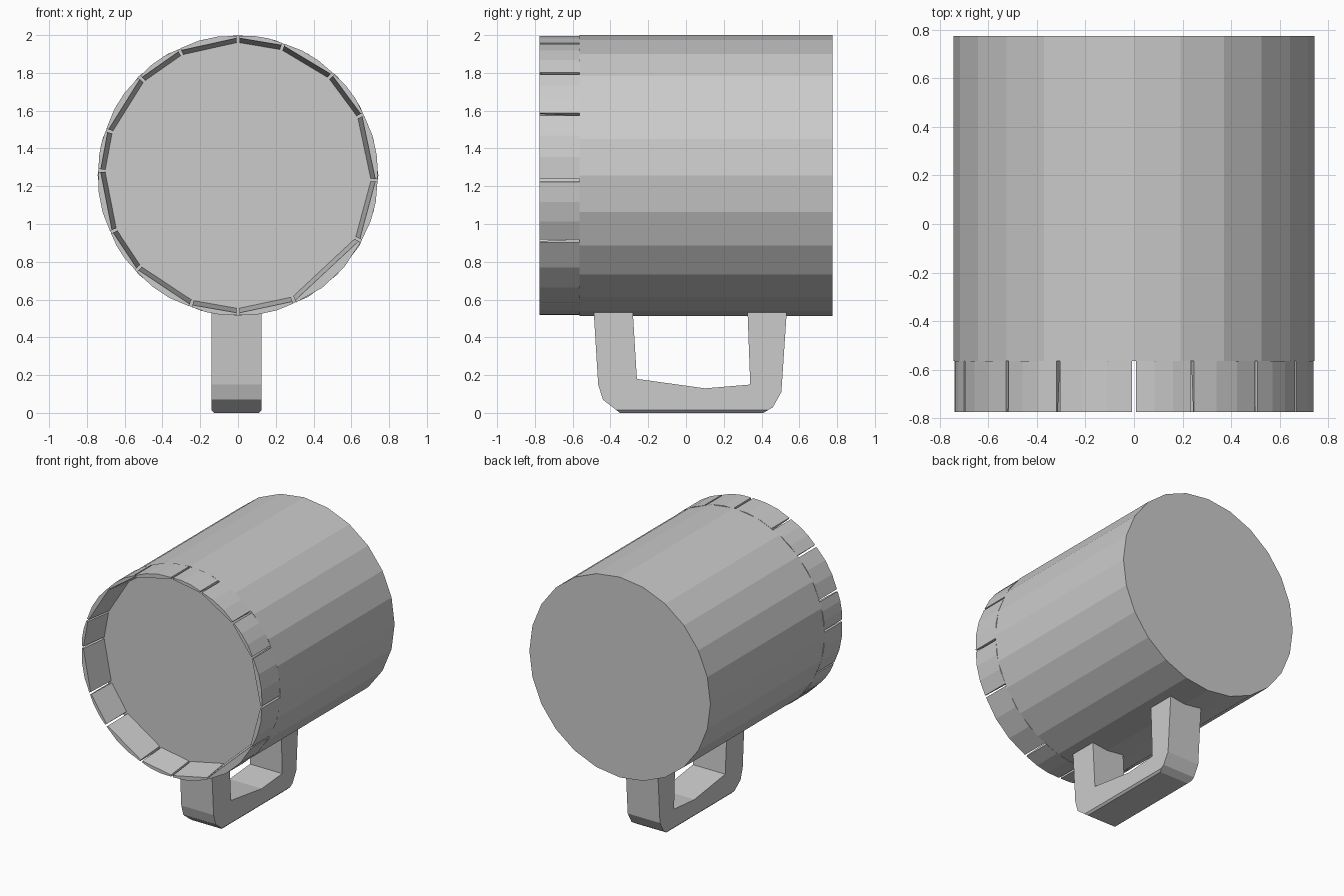
import bpy, bmesh
from math import sin, cos, radians
from mathutils import Vector

cube = bpy.data.objects.get("Cube")
if cube:
    bpy.data.objects.remove(cube, do_unlink=True)

grey = bpy.data.materials.new("plain grey")
grey.use_nodes = True
colour = (0.6, 0.6, 0.6, 1)
grey.diffuse_color = colour
grey.node_tree.nodes["Principled BSDF"].inputs["Base Color"].default_value = colour

RADIUS, CENTRE_Z = 0.743, 1.257
FRONT, FLOOR, BACK = -0.775, -0.565, 0.775


def polar(angle, radius, y):
    a = radians(angle)
    return Vector((radius * cos(a), y, CENTRE_Z + radius * sin(a)))


def add_loft(bm, ring_a, ring_b):
    """Solid between two matching rings of points."""
    a = [bm.verts.new(p) for p in ring_a]
    b = [bm.verts.new(p) for p in ring_b]
    n = len(a)
    bm.faces.new(a)
    bm.faces.new(b[::-1])
    for i in range(n):
        j = (i + 1) % n
        bm.faces.new((a[j], a[i], b[i], b[j]))


def finish(name, bm):
    bmesh.ops.recalc_face_normals(bm, faces=bm.faces)
    mesh = bpy.data.meshes.new(name)
    bm.to_mesh(mesh)
    bm.free()
    mesh.materials.append(grey)
    obj = bpy.data.objects.new(name, mesh)
    bpy.context.collection.objects.link(obj)
    return obj


# Mug body: faceted drum closed at both ends
SIDES = 24
bm = bmesh.new()
add_loft(bm, *[[polar(360 * i / SIDES, RADIUS, y) for i in range(SIDES)]
               for y in (FLOOR, BACK)])
finish("mug_body", bm)

# Rim: uneven plates, curved outside and flat inside, with narrow slots
slots = [90, 71, 47, 26, -2, -28, -66, -90, -110, -137, -156, -182, -199, -225, -245, -270]
GAP = 0.6
bm = bmesh.new()
for start, end in zip(slots, slots[1:]):
    a, b = start - GAP, end + GAP
    rings = []
    for y, inner in ((FRONT, 0.727), (FLOOR, 0.703)):
        outer = [polar(a + (b - a) * t / 3, RADIUS - (0.004 if t in (0, 3) else 0), y)
                 for t in range(4)]
        rings.append(outer + [polar(b, inner, y), polar(a, inner, y)])
    add_loft(bm, *rings)
finish("rim_plates", bm)

# Handle: squared loop below the body, as a side profile given in (y, z)
profile = [(-0.49, 0.56), (-0.465, 0.15), (-0.44, 0.07), (-0.35, 0), (0.41, 0),
           (0.46, 0.03), (0.505, 0.11), (0.535, 0.56), (0.325, 0.56),
           (0.34, 0.15), (0.1, 0.13), (-0.26, 0.18), (-0.283, 0.56)]
bm = bmesh.new()
add_loft(bm, *[[(x, y, z) for y, z in profile] for x in (-0.14, 0.125)])
base_edges = [e for e in bm.edges
              if all(v.co.z < 0.01 for v in e.verts)
              and abs(e.verts[0].co.x - e.verts[1].co.x) < 0.01]
bmesh.ops.bevel(bm, geom=base_edges, offset=0.014, segments=1, affect='EDGES')
finish("handle", bm)
